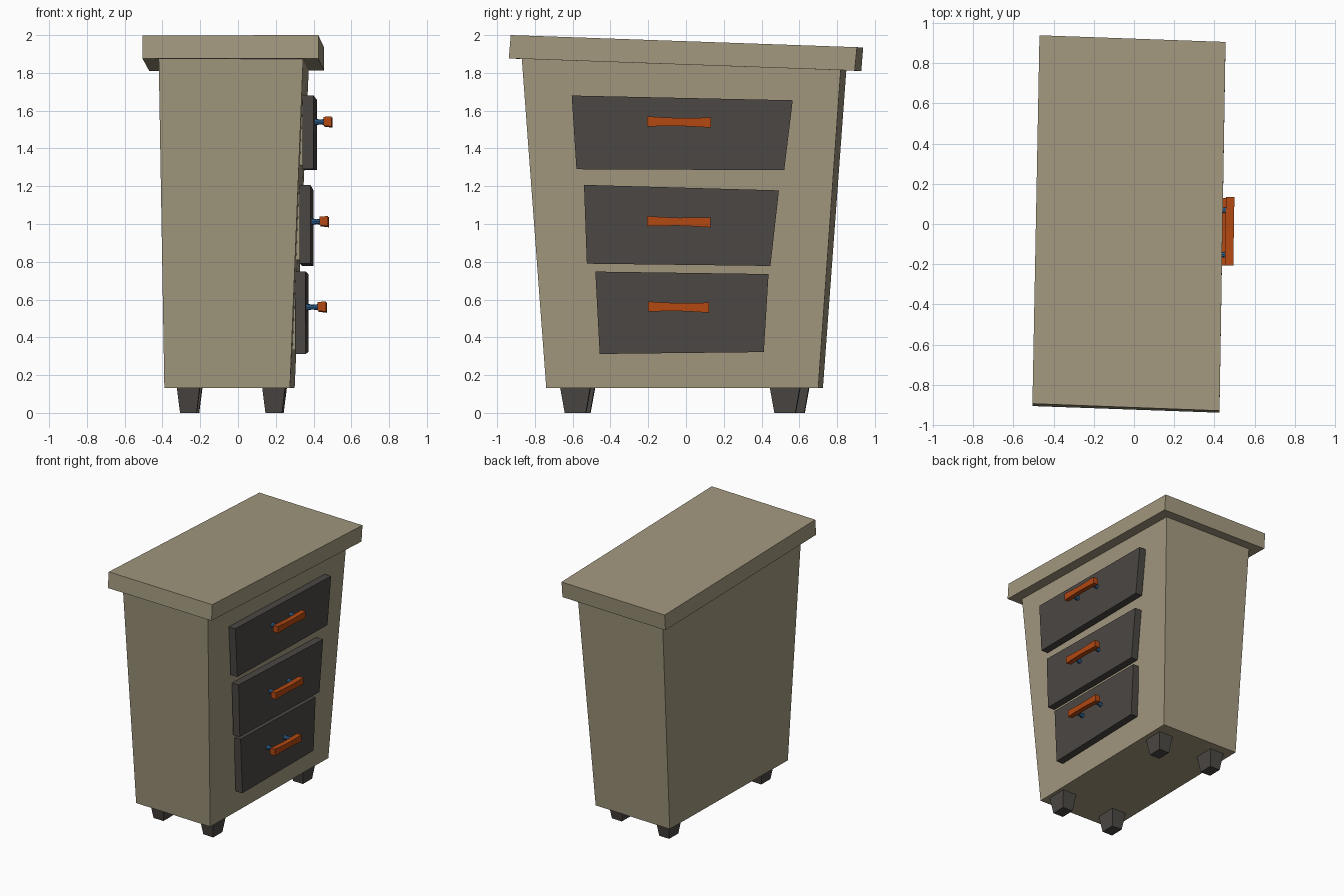
import bpy, bmesh, math
from mathutils import Vector

if "Cube" in bpy.data.objects:
    bpy.data.objects.remove(bpy.data.objects["Cube"])

SKEW = 0.016  # the cabinet is slightly out of square


def material(name, rgb):
    m = bpy.data.materials.new(name)
    m.diffuse_color = (*rgb, 1)
    m.use_nodes = True
    m.node_tree.nodes["Principled BSDF"].inputs["Base Color"].default_value = m.diffuse_color
    return m


BEIGE = material("beige paint", (0.36, 0.315, 0.21))
DARK = material("charcoal wood", (0.072, 0.064, 0.058))
ORANGE = material("orange handle", (0.45, 0.065, 0.006))
BLUE = material("blue metal", (0.03, 0.13, 0.30))


def loft(name, rings, mat):
    """Closed solid through a list of rings with equal point counts."""
    bm = bmesh.new()
    loops = [[bm.verts.new(p) for p in ring] for ring in rings]
    n = len(loops[0])
    bm.faces.new(loops[0])
    bm.faces.new(loops[-1])
    for a, b in zip(loops, loops[1:]):
        for i in range(n):
            j = (i + 1) % n
            bm.faces.new((a[i], a[j], b[j], b[i]))
    bmesh.ops.recalc_face_normals(bm, faces=bm.faces)
    me = bpy.data.meshes.new(name)
    bm.to_mesh(me)
    bm.free()
    me.materials.append(mat)
    ob = bpy.data.objects.new(name, me)
    bpy.context.collection.objects.link(ob)
    return ob


# Tapered, leaning carcass
loft("cabinet_body", [
    [(-0.39, -0.715, 0.133), (0.275, -0.74, 0.133), (0.30, 0.70, 0.133), (-0.365, 0.725, 0.133)],
    [(-0.42, -0.84, 1.885), (0.345, -0.87, 1.885), (0.375, 0.82, 1.83), (-0.39, 0.85, 1.83)],
], BEIGE)

# Sloping top board
loft("top_board", [
    [(-0.505, -0.905, 1.875), (0.425, -0.938, 1.877), (0.455, 0.893, 1.812), (-0.47, 0.928, 1.81)],
    [(-0.505, -0.893, 1.998), (0.425, -0.928, 2.0), (0.455, 0.905, 1.936), (-0.47, 0.938, 1.934)],
], BEIGE)


# Tapered block feet
def foot(name, x, y):
    def ring(hx, hy, z):
        return [(x + sx * hx + SKEW * sy * hy, y + sy * hy - 0.03 * sx * hx, z)
                for sx, sy in ((-1, -1), (1, -1), (1, 1), (-1, 1))]
    loft(name, [ring(0.044, 0.056, 0), ring(0.061, 0.08, 0.136)], DARK)


foot("front_left_foot", -0.262, -0.562)
foot("front_right_foot", 0.19, -0.585)
foot("back_right_foot", 0.197, 0.525)
foot("back_left_foot", -0.25, 0.572)


# Drawer fronts on the +x side, each with a backing panel behind
def slab(name, corners, x0, x1, mat):
    loft(name, [[(x + SKEW * y, y, z) for y, z in corners] for x in (x0, x1)], mat)


def drawer(name, corners, x):
    slab(name + "_front", corners, x - 0.058, x, DARK)
    cy = sum(c[0] for c in corners) / 4
    cz = sum(c[1] for c in corners) / 4
    inner = [(cy + (y - cy) * 0.96, cz + (z - cz) * 0.9) for y, z in corners]
    slab(name + "_backing", inner, x - 0.14, x - 0.056, BEIGE)


# Pinched bar handle on two round posts
def handle(name, z, x_drawer, x0, x1, y0, y1):
    rings = []
    for t, h in ((0, 0.027), (0.25, 0.023), (0.5, 0.021), (0.75, 0.023), (1, 0.027)):
        y = y0 + (y1 - y0) * t
        zc = z + 0.003 - 0.006 * t
        dx = SKEW * y
        rings.append([(x0 + dx, y, zc - h * 0.8), (x1 + dx, y, zc - h),
                      (x1 + dx, y, zc + h), (x0 + dx, y, zc + h * 0.9)])
    loft(name + "_bar", rings, ORANGE)
    for label, t in (("left", 0.16), ("right", 0.81)):
        y = y0 + (y1 - y0) * t
        loft(f"{name}_{label}_post", [
            [(x, y + r * math.cos(k * math.pi / 4), z + r * math.sin(k * math.pi / 4)) for k in range(8)]
            for x, r in ((x_drawer - 0.01, 0.02), (x_drawer + 0.025, 0.013), (x0 + 0.005, 0.016))], BLUE)


drawer("top_drawer", [(-0.605, 1.68), (0.565, 1.655), (0.52, 1.285), (-0.58, 1.29)], 0.41)
drawer("middle_drawer", [(-0.54, 1.207), (0.492, 1.178), (0.447, 0.778), (-0.525, 0.79)], 0.392)
drawer("bottom_drawer", [(-0.48, 0.748), (0.437, 0.735), (0.412, 0.322), (-0.457, 0.312)], 0.366)

handle("top_handle", 1.54, 0.41, 0.455, 0.497, -0.207, 0.133)
handle("middle_handle", 1.012, 0.392, 0.436, 0.48, -0.207, 0.13)
handle("bottom_handle", 0.56, 0.366, 0.425, 0.468, -0.202, 0.122)
